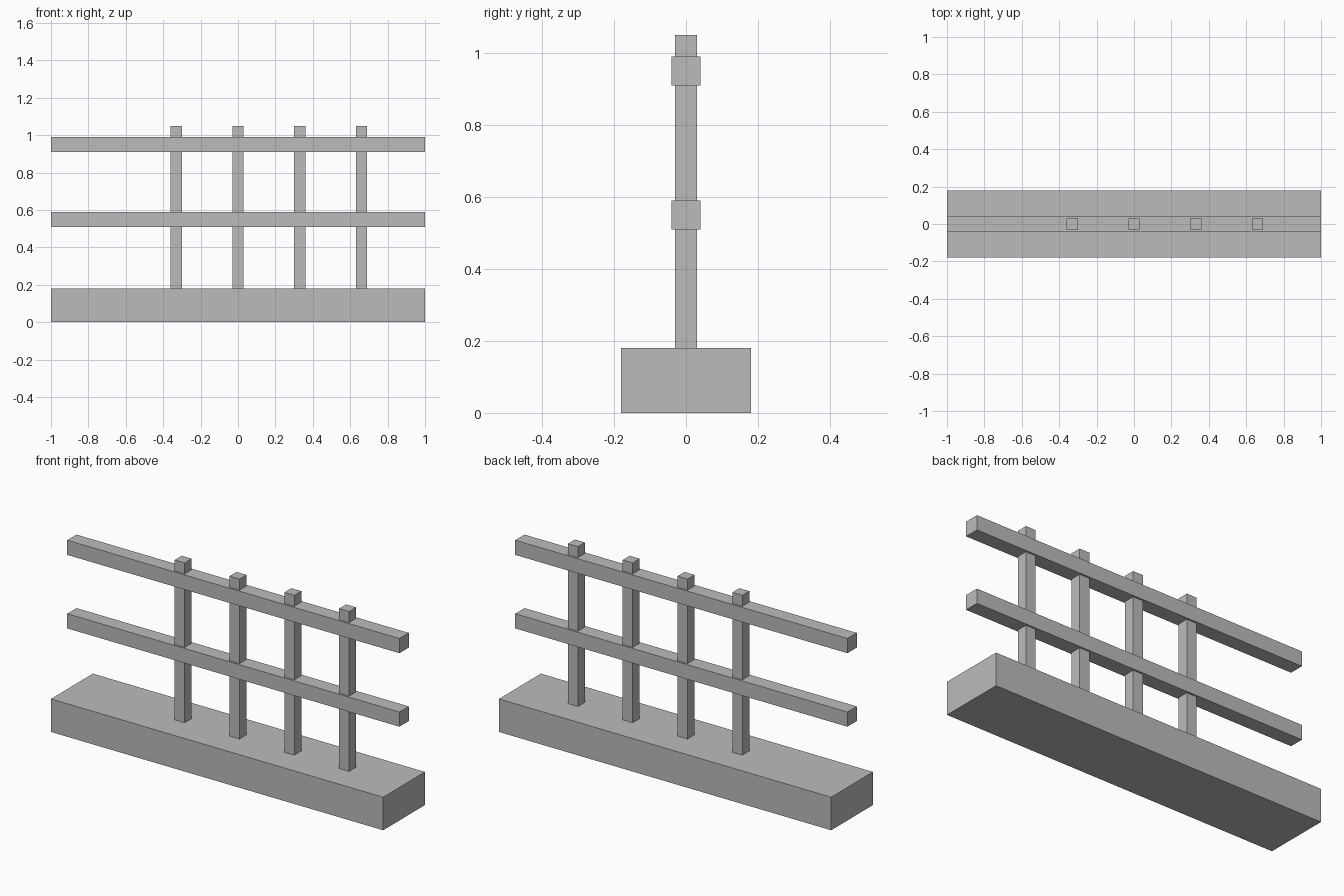
import bpy

if "Cube" in bpy.data.objects:
    bpy.data.objects.remove(bpy.data.objects["Cube"])

grey = bpy.data.materials.new("plain_grey")
grey.diffuse_color = (0.5, 0.5, 0.5, 1.0)
grey.use_nodes = True
grey.node_tree.nodes["Principled BSDF"].inputs["Base Color"].default_value = grey.diffuse_color


def box(name, x, z0, z1, width, depth):
    """Upright box centred on y = 0, spanning z0 to z1."""
    bpy.ops.mesh.primitive_cube_add(size=1, location=(x, 0, (z0 + z1) / 2))
    ob = bpy.context.object
    ob.name = name
    ob.scale = (width, depth, z1 - z0)
    bpy.ops.object.transform_apply(location=False, rotation=False, scale=True)
    ob.data.materials.append(grey)
    return ob


# Foundation slab
box("base", 0, 0.0, 0.18, 2.0, 0.36)

# Upright posts, evenly spaced with the left-most position left open
for i in range(-1, 3):
    box(f"post_{i + 2}", i * 0.33, 0.18, 1.05, 0.06, 0.06)

# Horizontal rails running the full length
for name, z in (("lower_rail", 0.55), ("upper_rail", 0.95)):
    box(name, 0, z - 0.04, z + 0.04, 2.0, 0.08)
